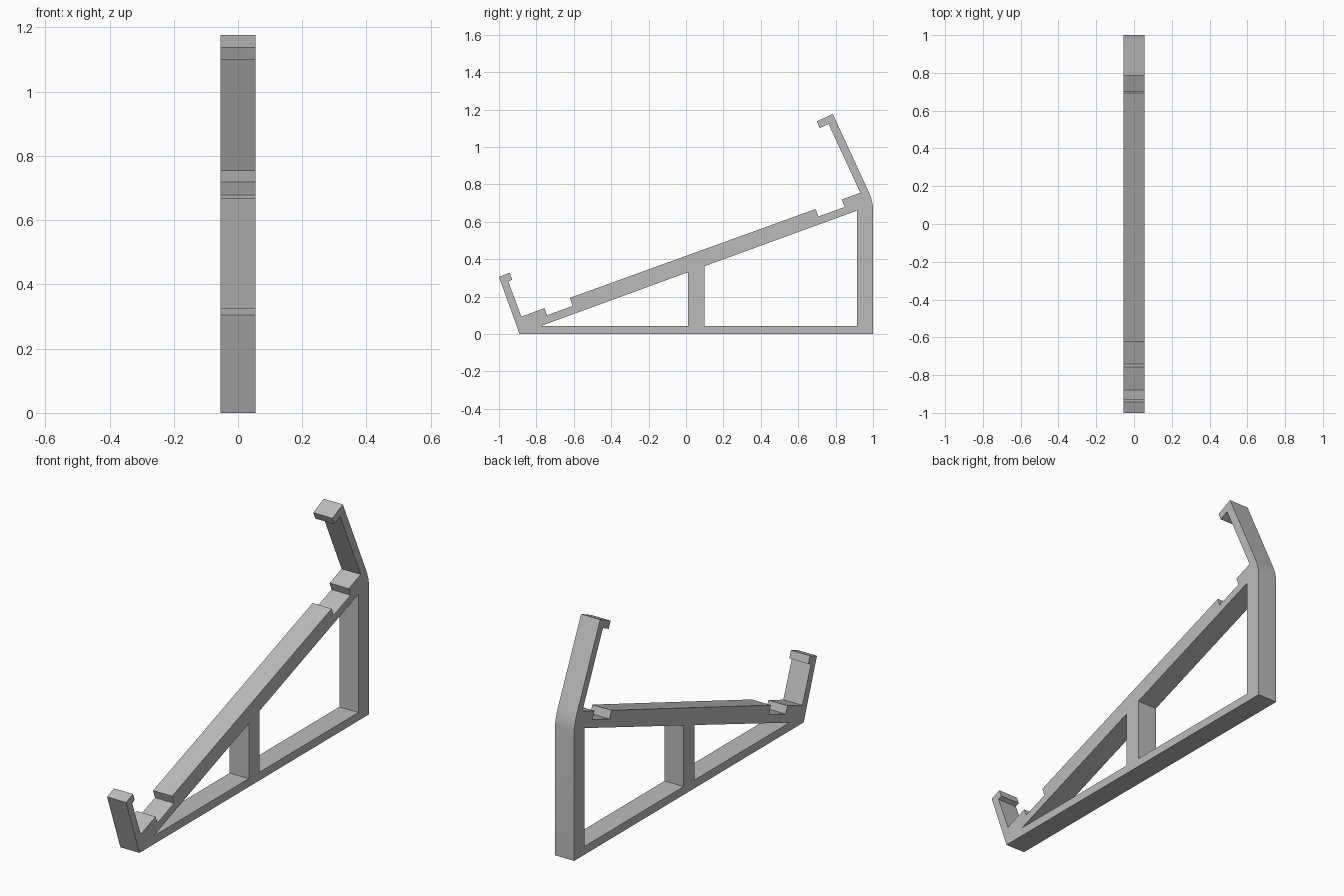
import bpy
import bmesh
from mathutils import Matrix

HALF_WIDTH = 0.055

cube = bpy.data.objects.get("Cube")
if cube:
    bpy.data.objects.remove(cube, do_unlink=True)

grey = bpy.data.materials.new("plain_grey")
grey.use_nodes = True
colour = (0.5, 0.5, 0.5, 1)
grey.diffuse_color = colour
grey.node_tree.nodes["Principled BSDF"].inputs["Base Color"].default_value = colour

# Side profile as (y, z) points, section by section
front_arm = [(-0.89, 0), (-1, 0.305), (-0.943, 0.327), (-0.929, 0.29),
             (-0.95, 0.28), (-0.88, 0.093)]
sloped_rail = [(-0.757, 0.138), (-0.742, 0.1), (-0.606, 0.15), (-0.621, 0.193),
               (0.693, 0.668), (0.708, 0.628), (0.848, 0.679), (0.833, 0.719)]
rear_arm = [(0.932, 0.755), (0.762, 1.123), (0.715, 1.1), (0.699, 1.137),
            (0.785, 1.176)]
rear_bend = [(0.975, 0.764), (0.986, 0.738), (0.994, 0.712), (1, 0.68)]
outline = front_arm + sloped_rail + rear_arm + rear_bend + [(1, 0)]

# Openings on each side of the middle post
front_opening = [(-0.775, 0.043), (0.01, 0.043), (0.01, 0.33)]
rear_opening = [(0.098, 0.043), (0.913, 0.043), (0.913, 0.659), (0.098, 0.362)]

# Filled flat profile with holes, given thickness
curve = bpy.data.curves.new("stand_profile", "CURVE")
curve.dimensions = "2D"
curve.fill_mode = "BOTH"
curve.extrude = HALF_WIDTH
for loop in (outline, front_opening, rear_opening):
    spline = curve.splines.new("POLY")
    spline.points.add(len(loop) - 1)
    for point, (y, z) in zip(spline.points, loop):
        point.co = (y, z, 0, 1)
    spline.use_cyclic_u = True

helper = bpy.data.objects.new("profile_helper", curve)
bpy.context.collection.objects.link(helper)
bpy.context.view_layer.update()
mesh = bpy.data.meshes.new_from_object(
    helper.evaluated_get(bpy.context.evaluated_depsgraph_get()))
bpy.data.objects.remove(helper, do_unlink=True)

# Weld the caps to the walls and stand the profile upright along y
bm = bmesh.new()
bm.from_mesh(mesh)
bmesh.ops.remove_doubles(bm, verts=bm.verts, dist=0.0005)
bmesh.ops.transform(bm, verts=bm.verts, matrix=Matrix(
    ((0, 0, 1, 0), (1, 0, 0, 0), (0, 1, 0, 0), (0, 0, 0, 1))))
bmesh.ops.recalc_face_normals(bm, faces=bm.faces)
for face in bm.faces:
    face.smooth = False
    face.material_index = 0
bm.to_mesh(mesh)
bm.free()

mesh.name = "sloped_stand"
mesh.materials.clear()
mesh.materials.append(grey)
stand = bpy.data.objects.new("sloped_stand", mesh)
bpy.context.collection.objects.link(stand)

# Smooth only the rounded rear bend
bpy.context.view_layer.objects.active = stand
stand.select_set(True)
bpy.ops.object.shade_smooth_by_angle(angle=0.25)
